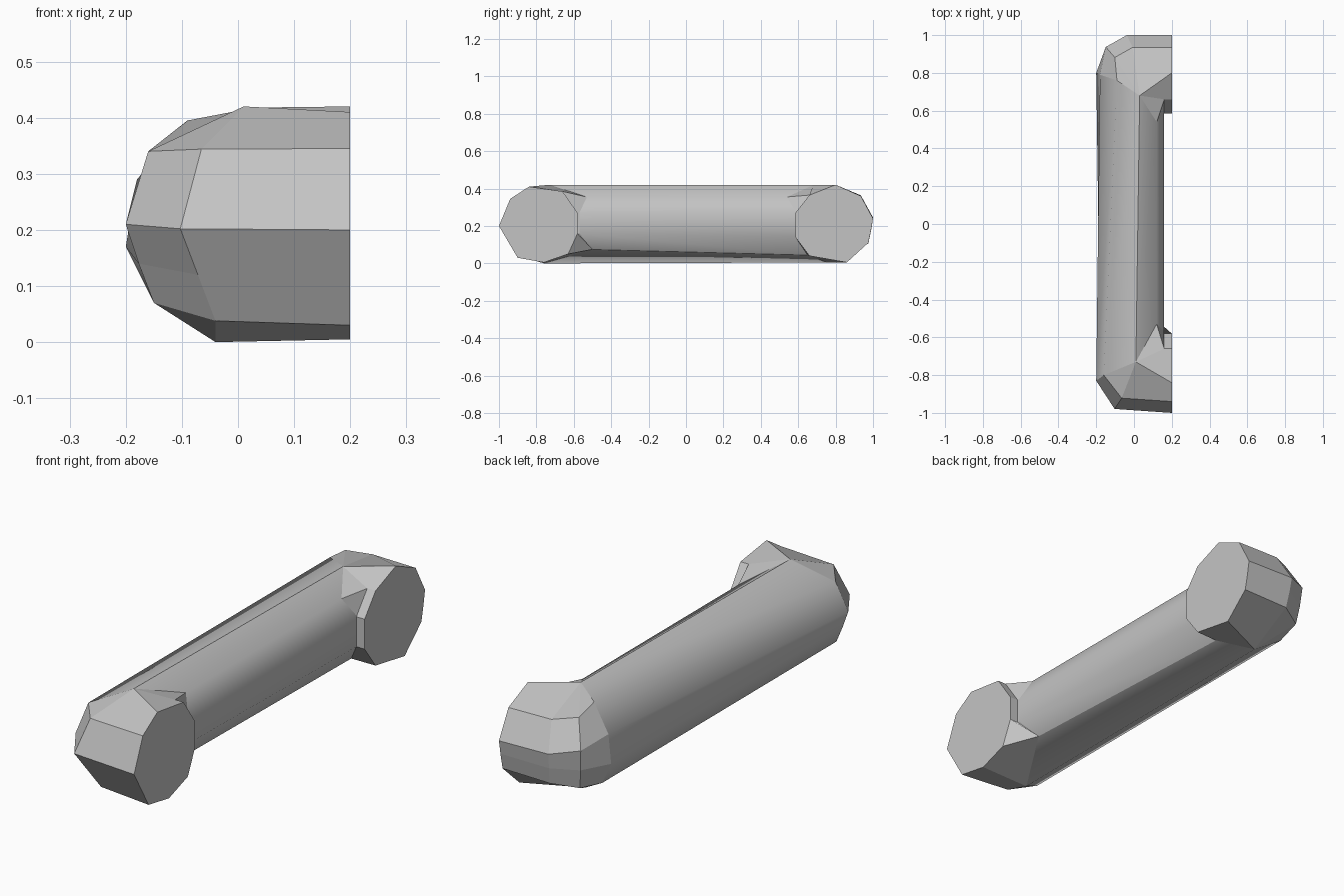
import bpy
import bmesh

default_cube = bpy.data.objects.get("Cube")
if default_cube:
    bpy.data.objects.remove(default_cube, do_unlink=True)

FACE_X = 0.2        # mounting plane of both legs
INNER_X = 0.16      # inner side of the grip
INNER_Y = 0.58      # inner side of the legs
GRIP_WIDTH = 0.36
LEG_WIDTH = 0.42
MERGED = (2, 6, 7)  # corners where the bend folds straight into the grip
INNER = (3, 4, 5)   # corners facing the gap under the grip

# Leg sections (distance from middle, height), outermost corner first, over the top
front_leg = [(1, .2), (.94, .345), (.84, .41), (.66, .385), (.58, .27),
             (.58, .16), (.63, .05), (.76, .005), (.9, .03), (.95, .115)]
back_leg = [(1, .24), (.935, .36), (.8, .42), (.66, .365), (.585, .27),
            (.585, .14), (.66, .04), (.86, .005), (.975, .11), (.99, .18)]

# Grip ends (x, distance from middle, height), same corner order
front_grip = [(-.2, .83, .21), (-.16, .8, .34), (.01, .73, .42), (.12, .53, .355),
              (.16, .57, .27), (.16, .57, .16), (.11, .5, .075), (-.04, .76, 0),
              (-.15, .82, .07), (-.177, .825, .14)]
back_grip = [(-.18, .79, .29), (-.09, .76, .395), (.03, .68, .418), (.12, .54, .355),
             (.16, .59, .27), (.16, .6, .14), (.09, .65, .045), (-.04, .75, .005),
             (-.15, .79, .07), (-.2, .8, .17)]


def end_rings(leg, grip, side, bends):
    """Rings from the mounting face round the corner to the grip."""
    rings = [[(FACE_X, side * y, z) for y, z in leg]]
    # Each bend: how far it reaches along x, how far out in y, blend to grip
    for reach, out, blend in bends:
        ring = []
        for i, ((y, z), (gx, gy, gz)) in enumerate(zip(leg, grip)):
            depth = (y - INNER_Y) / LEG_WIDTH
            if i in MERGED:
                point = (gx, side * gy, gz)
            elif i in INNER:
                point = (INNER_X, side * y, z)
            else:
                point = (INNER_X - reach * GRIP_WIDTH * depth,
                         side * (INNER_Y + out * LEG_WIDTH * depth),
                         z + (gz - z) * blend)
            ring.append(point)
        rings.append(ring)
    rings.append([(x, side * y, z) for x, y, z in grip])
    return rings


front = end_rings(front_leg, front_grip, -1, [(.73, .95, .2)])
back = end_rings(back_leg, back_grip, 1, [(.55, 1, .1), (.86, .85, .5)])
rings = front + back[::-1]
grip_span = len(front) - 1

# Skin the rings into one closed handle
bm = bmesh.new()
loops = [[bm.verts.new(p) for p in ring] for ring in rings]
for i, (a, b) in enumerate(zip(loops, loops[1:])):
    for j in range(len(a)):
        k = (j + 1) % len(a)
        face = bm.faces.new((a[j], a[k], b[k], b[j]))
        face.smooth = i == grip_span
bm.faces.new(loops[0])
bm.faces.new(loops[-1])

# Crisp crease along the top and the underside of the grip
for corner in (2, 6):
    edge = bm.edges.get((loops[grip_span][corner], loops[grip_span + 1][corner]))
    edge.smooth = False

# Weld the folded corners
bmesh.ops.remove_doubles(bm, verts=bm.verts, dist=0.0001)
bmesh.ops.recalc_face_normals(bm, faces=bm.faces)

mesh = bpy.data.meshes.new("pull_handle")
bm.to_mesh(mesh)
bm.free()
handle = bpy.data.objects.new("pull_handle", mesh)
bpy.context.collection.objects.link(handle)

# Single plain grey
grey = bpy.data.materials.new("light_grey")
grey.use_nodes = True
colour = (0.55, 0.55, 0.55, 1)
grey.diffuse_color = colour
grey.node_tree.nodes["Principled BSDF"].inputs["Base Color"].default_value = colour
mesh.materials.append(grey)
